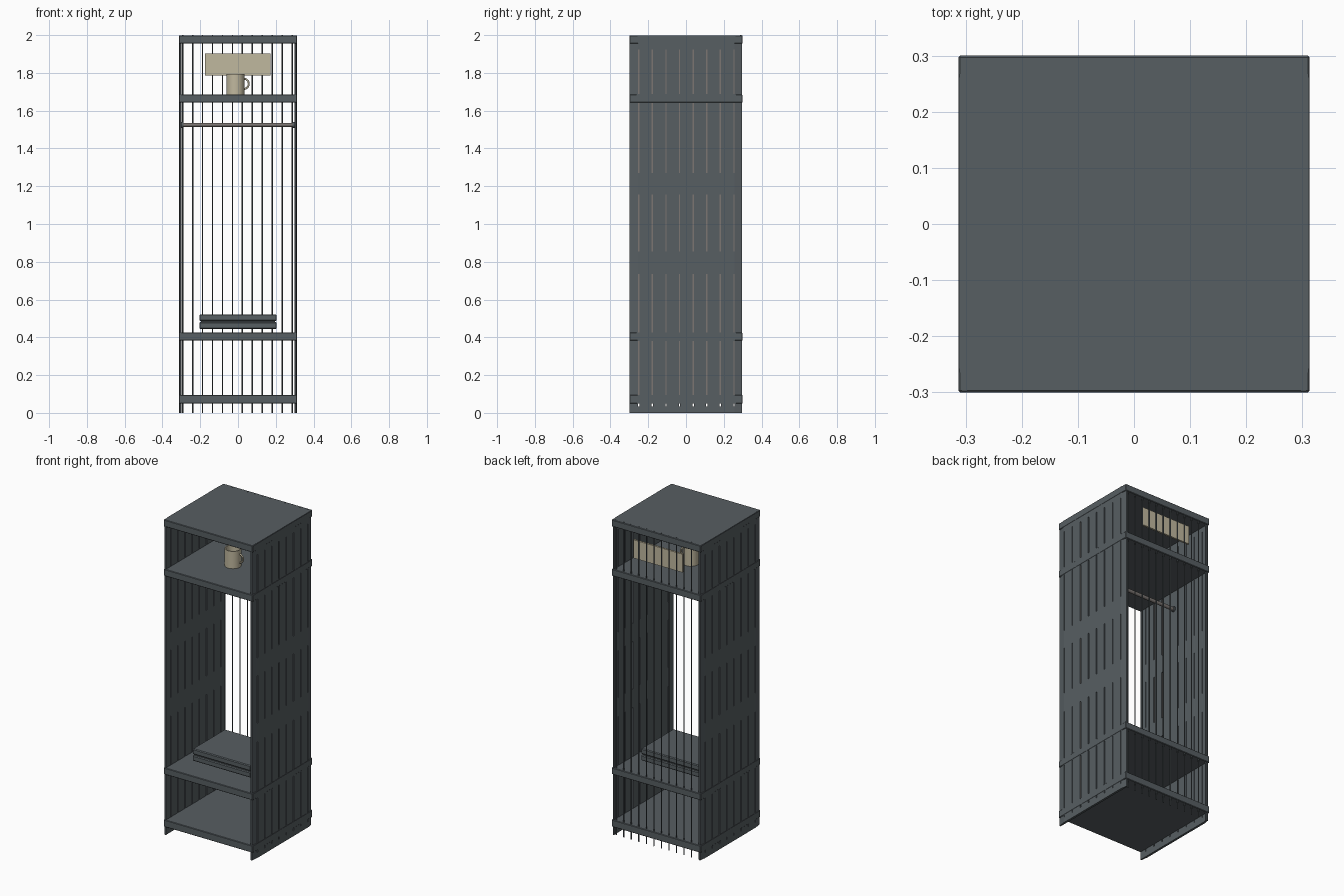
import bpy
import bmesh
import math
from mathutils import Vector

if "Cube" in bpy.data.objects:
    bpy.data.objects.remove(bpy.data.objects["Cube"], do_unlink=True)


def material(name, rgb):
    mat = bpy.data.materials.new(name)
    mat.use_nodes = True
    color = (*rgb, 1)
    mat.diffuse_color = color
    mat.node_tree.nodes["Principled BSDF"].inputs["Base Color"].default_value = color
    return mat


slate = material("slate grey", (0.095, 0.112, 0.122))
beige = material("warm beige", (0.53, 0.48, 0.345))
metal = material("warm grey metal", (0.2, 0.18, 0.17))


def finish(name, bm, mat, smooth=False):
    bmesh.ops.recalc_face_normals(bm, faces=bm.faces)
    mesh = bpy.data.meshes.new(name)
    bm.to_mesh(mesh)
    bm.free()
    mesh.materials.append(mat)
    obj = bpy.data.objects.new(name, mesh)
    bpy.context.collection.objects.link(obj)
    if smooth:
        bpy.ops.object.select_all(action="DESELECT")
        obj.select_set(True)
        bpy.context.view_layer.objects.active = obj
        bpy.ops.object.shade_smooth_by_angle()
    return obj


def add_box(bm, low, high):
    low, high = Vector(low), Vector(high)
    verts = bmesh.ops.create_cube(bm, size=1)["verts"]
    for v in verts:
        v.co = (low + high) / 2 + v.co * (high - low)
    return verts


def box(name, low, high, mat, bevel=0):
    bm = bmesh.new()
    add_box(bm, low, high)
    obj = finish(name, bm, mat)
    if bevel:
        mod = obj.modifiers.new("chamfer", "BEVEL")
        mod.width = bevel
        mod.segments = 1
    return obj


def tube(name, start, end, radius, mat, sides):
    start, end = Vector(start), Vector(end)
    bm = bmesh.new()
    bmesh.ops.create_cone(bm, cap_ends=True, segments=sides, radius1=radius,
                          radius2=radius, depth=(end - start).length)
    turn = (end - start).to_track_quat("Z", "Y")
    for v in bm.verts:
        v.co = (start + end) / 2 + turn @ v.co
    return finish(name, bm, mat, True)


# Slotted side panels: upright slats joined by short bridges
SLOTS = [-0.25 + i * 0.072 for i in range(8)]
SLOT_HALF = 0.0035
INNER, OUTER = 0.298, 0.312
BRIDGES = [(0, 0.035), (0.05, 0.095), (0.38, 0.425), (0.735, 0.855),
           (1.155, 1.27), (1.64, 1.688), (1.925, 1.998)]
for side, label in ((1, "left"), (-1, "right")):
    bm = bmesh.new()
    x0, x1 = sorted((side * INNER, side * OUTER))
    edges = [-0.298] + [y + s * SLOT_HALF for y in SLOTS for s in (-1, 1)] + [0.297]
    for a, b in zip(edges[::2], edges[1::2]):
        verts = add_box(bm, (x0, a, 0), (x1, b, 1.998))
        # Chamfer the outer corners of the two end slats
        for v in verts:
            if abs(v.co.y) > 0.29 and abs(v.co.x) > 0.305:
                v.co.x -= side * 0.006
    for y in SLOTS:
        for low, high in BRIDGES:
            add_box(bm, (x0, y - SLOT_HALF, low), (x1, y + SLOT_HALF, high))
    finish(label + "_side_panel", bm, slate)

    # Thin liner strips recessed in the slots
    bm = bmesh.new()
    mid = side * (INNER + OUTER) / 2
    for y in SLOTS:
        add_box(bm, (mid - 0.002, y - SLOT_HALF, 0.095),
                (mid + 0.002, y + SLOT_HALF, 1.925))
    finish(label + "_slot_liners", bm, metal)

# Shelves and top
for name, low, high in (("bottom_shelf", 0.05, 0.095), ("lower_shelf", 0.383, 0.425),
                        ("upper_shelf", 1.642, 1.685), ("top_panel", 1.955, 1.998)):
    box(name, (-0.313, -0.3, low), (0.313, 0.3, high), slate, 0.003)

# Back bars
for i in range(12):
    x = -0.293 + i * 0.0527
    tube(f"back_bar_{i + 1}", (x, 0.289, 0), (x, 0.289, 2), 0.0035, slate, 8)

# Hanging rail with end collars
tube("hanging_rail", (-0.298, 0, 1.525), (0.298, 0, 1.525), 0.011, metal, 20)
for side in (-1, 1):
    tube("rail_collar", (side * 0.288, 0, 1.525), (side * 0.299, 0, 1.525),
         0.016, slate, 20)

# Folded cloth stack
for i, z in enumerate((0.445, 0.487)):
    box(f"folded_cloth_{i + 1}", (-0.205, -0.165, z), (0.205, 0.16, z + 0.035),
        slate, 0.005)
box("cloth_fold", (-0.195, -0.155, 0.475), (0.195, 0.15, 0.49), slate)

# Plate hung on the back bars
box("back_plate", (-0.175, 0.272, 1.786), (0.171, 0.284, 1.902), beige)

# Mug body
CUP = Vector((-0.014, -0.03, 1.685))
bm = bmesh.new()
profile = [(0, 0), (0.048, 0), (0.048, 0.11), (0.042, 0.11), (0.042, 0.008), (0, 0.008)]
points = [bm.verts.new(CUP + Vector((r, 0, z))) for r, z in profile]
lines = [bm.edges.new(pair) for pair in zip(points, points[1:])]
bmesh.ops.spin(bm, geom=points + lines, cent=CUP, axis=(0, 0, 1),
               angle=math.tau, steps=32)
bmesh.ops.remove_doubles(bm, verts=bm.verts, dist=0.0001)
finish("mug", bm, beige, True)

# Mug handle
curve = bpy.data.curves.new("mug_handle", "CURVE")
curve.dimensions = "3D"
curve.bevel_depth = 0.005
curve.bevel_resolution = 2
arc = curve.splines.new("POLY")
arc.points.add(12)
for i, p in enumerate(arc.points):
    a = math.pi * (i / 12 - 0.5)
    p.co = (CUP.x + 0.045 + 0.026 * math.cos(a), CUP.y,
            CUP.z + 0.057 + 0.027 * math.sin(a), 1)
curve.materials.append(beige)
handle = bpy.data.objects.new("mug_handle", curve)
bpy.context.collection.objects.link(handle)
